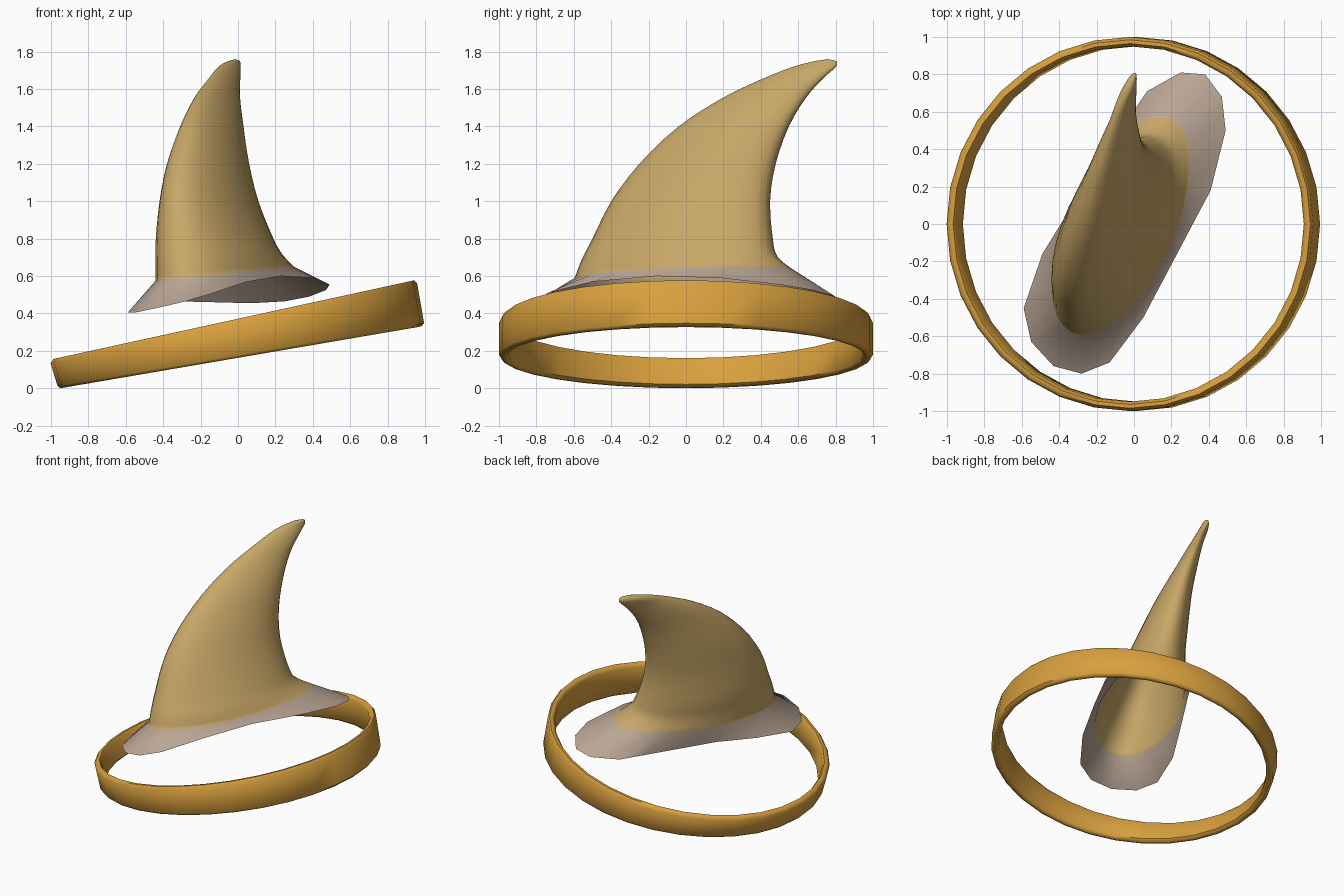
import bpy, math
from mathutils import Vector

if "Cube" in bpy.data.objects:
    bpy.data.objects.remove(bpy.data.objects["Cube"])


def material(name, rgb):
    m = bpy.data.materials.new(name)
    m.diffuse_color = (*rgb, 1)
    m.use_nodes = True
    m.node_tree.nodes["Principled BSDF"].inputs["Base Color"].default_value = m.diffuse_color
    return m


def make_object(name, verts, faces, mats, angle):
    me = bpy.data.meshes.new(name)
    me.from_pydata(verts, [], faces)
    for m in mats:
        me.materials.append(m)
    ob = bpy.data.objects.new(name, me)
    bpy.context.collection.objects.link(ob)
    bpy.ops.object.select_all(action='DESELECT')
    ob.select_set(True)
    bpy.context.view_layer.objects.active = ob
    bpy.ops.object.shade_smooth_by_angle(angle=math.radians(angle))
    return ob


def catmull(p0, p1, p2, p3, t):
    return [0.5 * (2*b + (c - a)*t + (2*a - 5*b + 4*c - d)*t*t + (3*b - a - 3*c + d)*t**3)
            for a, b, c, d in zip(p0, p1, p2, p3)]


tan = material("horn_tan", (0.58, 0.39, 0.138))
skin = material("base_taupe", (0.49, 0.38, 0.30))
gold = material("band_gold", (0.69, 0.352, 0.048))

# --- Tilted band: rounded wall section swept round, taller on the right ---
SEG = 32
# (radial offset, 0 = bottom / 1 = top, height offset)
section = [(-.015, 0, 0), (0, 0, .015), (0, 1, -.02), (-.015, 1, 0),
           (-.035, 1, 0), (-.05, 1, -.02), (-.05, 0, .015), (-.035, 0, 0)]
verts, faces = [], []
n = len(section)
for i in range(SEG):
    a = 2 * math.pi * i / SEG
    for dr, top, dz in section:
        x = (-.022 if top else .015) + (.98 + dr) * math.cos(a)
        y = (1 + dr) * math.sin(a)
        z = (.372 + .218 * x if top else .163 + .171 * x) + dz
        verts.append((x, y, z))
    for j in range(n):
        k, i2 = (j + 1) % n, (i + 1) % SEG
        faces.append((i*n + j, i2*n + j, i2*n + k, i*n + k))
make_object("band", verts, faces, [gold], 50)

# --- Curved horn with a flared, open base ---
rim = [(.38, .80, .49), (.47, .68, .525), (.49, .50, .555), (.41, .18, .59),
       (.23, -.16, .60), (.05, -.50, .57), (-.13, -.74, .51), (-.28, -.80, .465),
       (-.43, -.76, .43), (-.55, -.63, .405), (-.59, -.45, .405), (-.49, -.16, .44),
       (-.33, .10, .465), (-.12, .42, .46), (.07, .71, .455), (.25, .81, .465)]
# oval sections: height, centre x, centre y, half length, half width, tilt
ovals = [(.62, -.07, -.01, .63, .285, .10), (.70, -.10, -.035, .564, .27, .05),
         (.80, -.125, -.018, .519, .25, 0), (1.0, -.155, .025, .459, .20, 0),
         (1.2, -.16, .115, .395, .16, 0), (1.4, -.14, .255, .321, .114, 0),
         (1.55, -.112, .415, .245, .075, 0), (1.65, -.075, .562, .18, .048, 0),
         (1.72, -.045, .688, .125, .032, 0), (1.75, -.02, .748, .06, .02, 0)]
N = 32
U, V = Vector((.42, .907)), Vector((.907, -.42))
rings = [[]]
for i, p in enumerate(rim):           # keep the faceted rim, two points per side
    p, q = Vector(p), Vector(rim[(i + 1) % len(rim)])
    rings[0] += [p, (p + q) / 2]


def oval(z, cx, cy, length, width, tilt):
    out = []
    for i in range(N):
        t = 2 * math.pi * i / N
        p = Vector((cx, cy)) + U * length * math.cos(t) + V * width * math.sin(t)
        out.append(Vector((p.x, p.y, z + tilt * p.x)))
    return out


STEPS = 3
for i in range(len(ovals) - 1):
    ctrl = [ovals[max(0, min(len(ovals) - 1, i + d))] for d in (-1, 0, 1, 2)]
    for s in range(STEPS):
        rings.append(oval(*catmull(*ctrl, s / STEPS)))
rings.append(oval(*ovals[-1]))

verts = [p for r in rings for p in r] + [Vector((-.015, .757, 1.76))]
faces = []
for r in range(len(rings) - 1):
    for i in range(N):
        k = (i + 1) % N
        faces.append((r*N + k, r*N + i, (r+1)*N + i, (r+1)*N + k))
last = (len(rings) - 1) * N
for i in range(N):
    faces.append((last + (i + 1) % N, last + i, len(verts) - 1))
horn = make_object("horn", verts, faces, [tan, skin], 80)
for f in horn.data.polygons[:N]:      # flared lowest band
    f.material_index = 1
